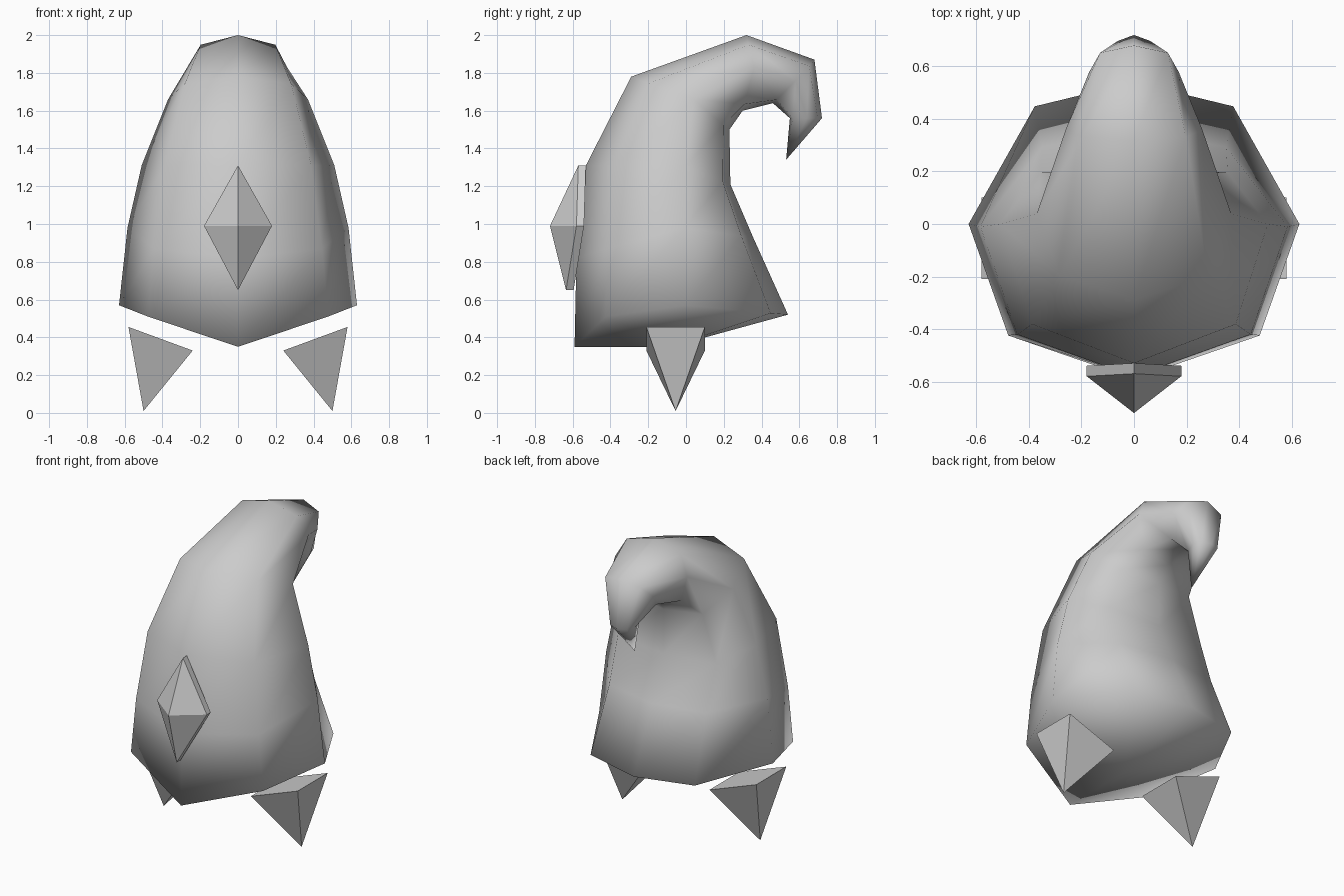
import bpy

if "Cube" in bpy.data.objects:
    bpy.data.objects.remove(bpy.data.objects["Cube"])


def make(name, verts, faces, smooth=False):
    me = bpy.data.meshes.new(name)
    me.from_pydata(verts, [], faces)
    ob = bpy.data.objects.new(name, me)
    bpy.context.collection.objects.link(ob)
    # consistent outward normals
    import bmesh
    bm = bmesh.new()
    bm.from_mesh(me)
    bmesh.ops.recalc_face_normals(bm, faces=bm.faces)
    bm.to_mesh(me)
    bm.free()
    for p in me.polygons:
        p.use_smooth = smooth
    return ob


def mix(a, b, t):
    return a + (b - a) * t


# Curled hood: eight-sided rings given as front (y, z), side (x, y, z), back (y, z)
rings = [
    ((-.59, .35), (.63, 0, .57), (.54, .52)),
    ((-.58, .82), (.585, -.01, .98), (.355, .93)),
    ((-.53, 1.31), (.51, 0, 1.31), (.235, 1.21)),
    ((-.29, 1.78), (.37, .04, 1.66), (.23, 1.5)),
    ((.32, 2.0), (.26, .36, 1.83), (.30, 1.6)),
    ((.68, 1.87), (.17, .58, 1.76), (.46, 1.64)),
    ((.72, 1.56), (.08, .64, 1.56), (.55, 1.56)),
]
verts = []
for i, (f, s, b) in enumerate(rings):
    fz = .27 if i == 0 else .7          # the brim dips sharply at the front
    bx = .6 if i < 2 else .7
    fd = (.76 * s[0], mix(s[1], f[0], .72), mix(s[2], f[1], fz))
    bd = (bx * s[0], mix(s[1], b[0], .83), mix(s[2], b[1], .85))
    half = [fd, s, bd]
    verts += [(0, *f)] + half + [(0, *b)]
    verts += [(-x, y, z) for x, y, z in reversed(half)]
n = len(rings)
faces = []
for i in range(n - 1):
    for j in range(8):
        k = (j + 1) % 8
        faces.append((i * 8 + j, i * 8 + k, i * 8 + 8 + k, i * 8 + 8 + j))
# curled tip and underside centre
tip, under = len(verts), len(verts) + 1
verts += [(0, .53, 1.34), (0, -.08, .35)]
for j in range(8):
    k = (j + 1) % 8
    faces.append(((n - 1) * 8 + j, (n - 1) * 8 + k, tip))
    faces.append((k, j, under))
make("hood", verts, faces, smooth=True)

# Front gem: thin diamond plate rising to a point
rim = [(0, -.57, 1.31), (.18, -.58, .99), (0, -.635, .65), (-.18, -.58, .99)]
gv = rim + [(x, y + .04, z) for x, y, z in rim] + [(0, -.72, .99)]
gf = [(7, 6, 5, 4)]
for j in range(4):
    k = (j + 1) % 4
    gf += [(j, k, 8), (j, k, k + 4, j + 4)]
make("front_gem", gv, gf)

# Two floating pyramids pointing down, mirrored
for name, s in (("right_spike", 1), ("left_spike", -1)):
    pv = [(s * .58, -.21, .455), (s * .58, .10, .455), (s * .24, .10, .33),
          (s * .24, -.21, .33), (s * .50, -.055, .01)]
    pf = [(0, 1, 2, 3)] + [(j, (j + 1) % 4, 4) for j in range(4)]
    make(name, pv, pf)
